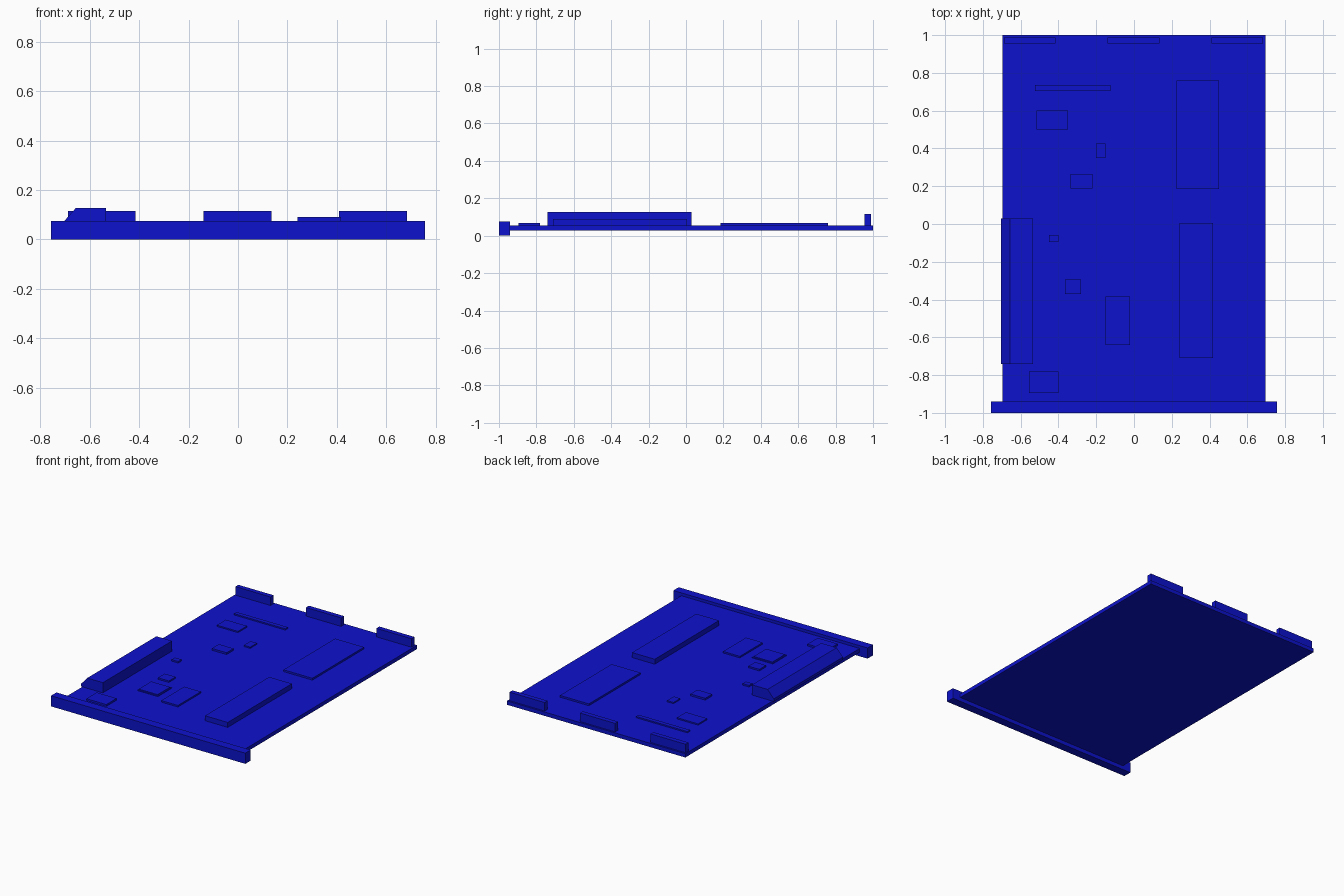
import bpy, bmesh

if "Cube" in bpy.data.objects:
    bpy.data.objects.remove(bpy.data.objects["Cube"])

blue = bpy.data.materials.new("board_blue")
blue.diffuse_color = (0.004, 0.006, 0.6, 1)
blue.use_nodes = True
blue.node_tree.nodes["Principled BSDF"].inputs["Base Color"].default_value = blue.diffuse_color
TOP = 0.055  # upper face of the board


def prism(name, profile, y0, y1):
    """Extrude an x-z profile along y."""
    bm = bmesh.new()
    face = bm.faces.new([bm.verts.new((x, y0, z)) for x, z in profile])
    ext = bmesh.ops.extrude_face_region(bm, geom=[face])
    verts = [v for v in ext["geom"] if isinstance(v, bmesh.types.BMVert)]
    bmesh.ops.translate(bm, verts=verts, vec=(0, y1 - y0, 0))
    bmesh.ops.recalc_face_normals(bm, faces=bm.faces)
    mesh = bpy.data.meshes.new(name)
    bm.to_mesh(mesh)
    bm.free()
    mesh.materials.append(blue)
    obj = bpy.data.objects.new(name, mesh)
    bpy.context.collection.objects.link(obj)
    return obj


def box(name, x0, x1, y0, y1, z1, z0=TOP):
    return prism(name, [(x0, z0), (x1, z0), (x1, z1), (x0, z1)], y0, y1)


# Board and front panel
box("circuit_board", -0.695, 0.695, -0.95, 1.0, TOP, 0.028)
box("front_panel", -0.757, 0.757, -1.0, -0.94, 0.075, 0.0)

# Three connectors along the back edge
for i, x in enumerate((-0.552, -0.002, 0.547)):
    box(f"back_connector_{i + 1}", x - 0.137, x + 0.137, 0.955, 0.988, 0.115)

# Long side connector with a sloping outer face
prism("side_connector",
      [(-0.705, TOP), (-0.535, TOP), (-0.535, 0.127), (-0.657, 0.127), (-0.705, 0.073)],
      -0.74, 0.03)

# Large chips on the right
box("tall_module", 0.24, 0.417, -0.71, 0.005, 0.09)
box("wide_module", 0.225, 0.45, 0.185, 0.76, 0.068)

# Small chips: x0, x1, y0, y1, top
chips = [
    (-0.335, -0.22, 0.187, 0.265, 0.068),
    (-0.45, -0.40, -0.095, -0.058, 0.066),
    (-0.365, -0.28, -0.37, -0.295, 0.066),
    (-0.15, -0.02, -0.64, -0.385, 0.066),
    (-0.555, -0.40, -0.895, -0.78, 0.068),
    (-0.515, -0.35, 0.50, 0.60, 0.064),
    (-0.20, -0.15, 0.35, 0.425, 0.064),
]
for i, c in enumerate(chips):
    box(f"chip_{i + 1}", *c)

# Thin strip socket and square processor with a stepped lid
box("strip_socket", -0.525, -0.125, 0.705, 0.735, 0.064)
box("processor_base", -0.375, -0.215, -0.585, -0.43, 0.06)
box("processor_lid", -0.367, -0.223, -0.577, -0.438, 0.064)
